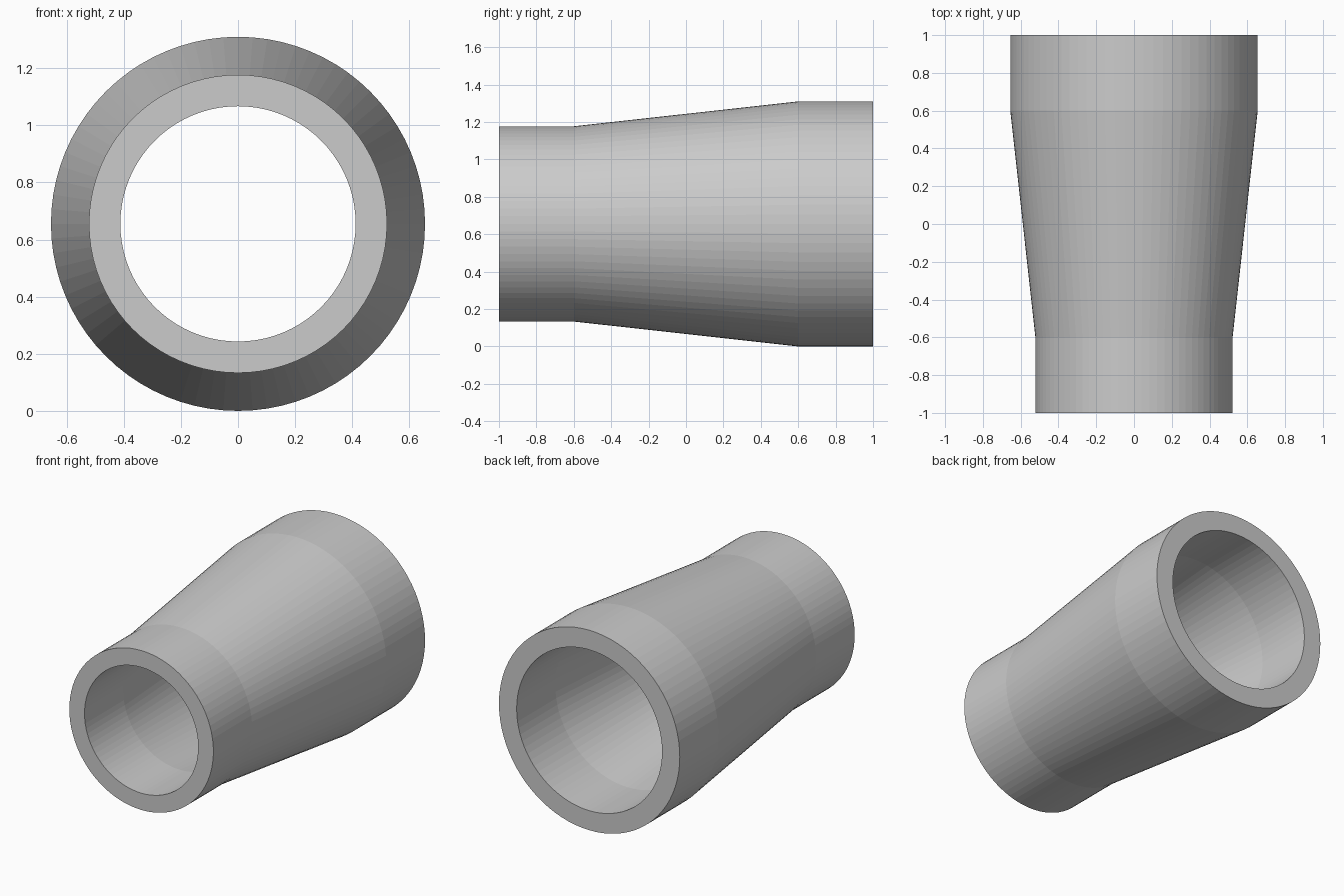
import bpy, bmesh
from math import cos, sin, tau

if "Cube" in bpy.data.objects:
    bpy.data.objects.remove(bpy.data.objects["Cube"])

SIDES = 80
CENTRE_Z = 0.655

# Closed wall profile as (radius, y): outer wall front to back, bore back to front
PROFILE = [
    (0.522, -1.0), (0.522, -0.6), (0.655, 0.6), (0.655, 1.0),
    (0.527, 1.0), (0.527, 0.6), (0.412, -0.6), (0.412, -1.0),
]


def revolve_about_y(name, profile, sides):
    bm = bmesh.new()
    rings = [[bm.verts.new((r * cos(tau * i / sides), y, CENTRE_Z + r * sin(tau * i / sides)))
              for i in range(sides)] for r, y in profile]
    for k, ring in enumerate(rings):
        nxt = rings[(k + 1) % len(rings)]
        for i in range(sides):
            j = (i + 1) % sides
            bm.faces.new((ring[i], ring[j], nxt[j], nxt[i]))
    bmesh.ops.recalc_face_normals(bm, faces=bm.faces)
    mesh = bpy.data.meshes.new(name)
    bm.to_mesh(mesh)
    bm.free()
    obj = bpy.data.objects.new(name, mesh)
    bpy.context.collection.objects.link(obj)
    return obj


# Hollow pipe reducer: narrow collar, tapered middle, wide collar
revolve_about_y("pipe_reducer", PROFILE, SIDES)
